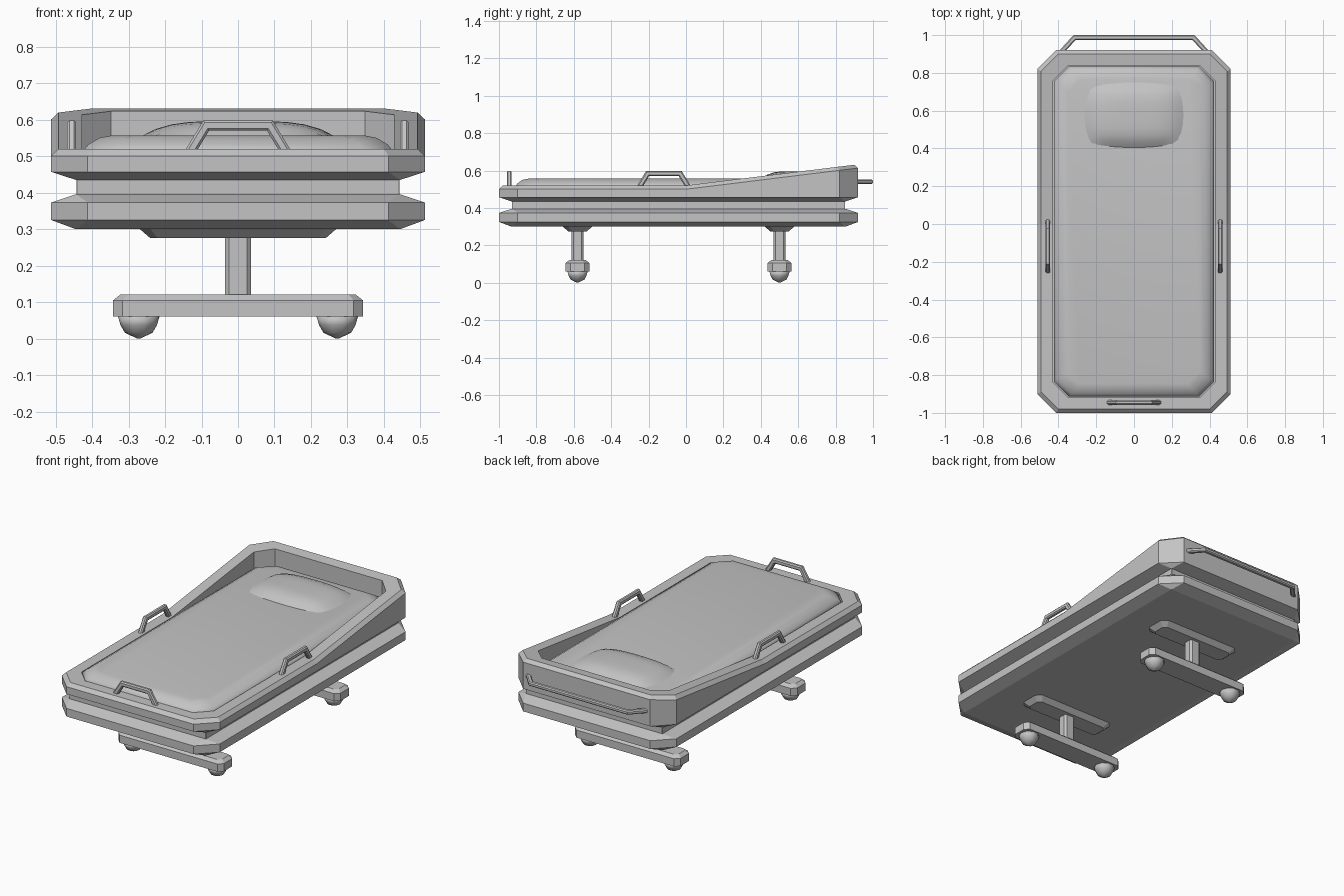
import bpy, bmesh, math
from mathutils import Vector

cube = bpy.data.objects.get("Cube")
if cube:
    bpy.data.objects.remove(cube, do_unlink=True)

grey = bpy.data.materials.new("light_grey")
grey.use_nodes = True
COLOUR = (0.55, 0.55, 0.55, 1)
grey.diffuse_color = COLOUR
grey.node_tree.nodes["Principled BSDF"].inputs["Base Color"].default_value = COLOUR


def finish(name, bm, smooth=False):
    bmesh.ops.remove_doubles(bm, verts=bm.verts, dist=0.0005)
    bmesh.ops.recalc_face_normals(bm, faces=bm.faces)
    mesh = bpy.data.meshes.new(name)
    bm.to_mesh(mesh)
    bm.free()
    mesh.materials.append(grey)
    obj = bpy.data.objects.new(name, mesh)
    bpy.context.collection.objects.link(obj)
    for p in mesh.polygons:
        p.use_smooth = smooth
    return obj


def loft(bm, rings, cap=True):
    """Skin a list of equal-length point rings."""
    loops = [[bm.verts.new(p) for p in ring] for ring in rings]
    n = len(loops[0])
    for a, b in zip(loops, loops[1:]):
        for i in range(n):
            j = (i + 1) % n
            bm.faces.new((a[i], a[j], b[j], b[i]))
    if cap:
        bm.faces.new(loops[0])
        bm.faces.new(loops[-1])


def octagon(cx, cy, hx, hy, c, z):
    """Rectangle with corners cut by c."""
    quarter = [(hx, hy - c), (hx - c, hy)]
    pts = quarter + [(-x, y) for x, y in reversed(quarter)]
    pts += [(-x, -y) for x, y in pts]
    return [(cx + x, cy + y, z) for x, y in pts]


def stack(name, cx, cy, levels, smooth=False):
    bm = bmesh.new()
    loft(bm, [octagon(cx, cy, *lv) for lv in levels])
    return finish(name, bm, smooth)


# Lower tray and waist: corner cuts taper away into a square waist
MID = -0.04
stack("lower_tray", 0, MID, [
    (0.445, 0.893, 0.002, 0.30), (0.512, 0.96, 0.10, 0.325),
    (0.512, 0.96, 0.10, 0.373), (0.445, 0.893, 0.002, 0.395)])
stack("waist", 0, MID, [
    (0.443, 0.891, 0.002, 0.39), (0.443, 0.891, 0.002, 0.44)])

# Upper tray with a hollow, its rim rising toward the head end
bm = bmesh.new()
loft(bm, [octagon(0, MID, *lv) for lv in [
    (0.445, 0.893, 0.002, 0.435), (0.512, 0.96, 0.10, 0.457),
    (0.512, 0.96, 0.10, 0.50), (0.492, 0.94, 0.092, 0.52),
    (0.428, 0.878, 0.08, 0.52), (0.428, 0.878, 0.08, 0.48)]])
bmesh.ops.bisect_plane(bm, geom=bm.verts[:] + bm.edges[:] + bm.faces[:],
                       plane_co=(0, 0, 0), plane_no=(0, 1, 0))
for v in bm.verts:
    if v.co.z > 0.49:
        v.co.z += max(0, v.co.y) * 0.123
finish("upper_tray", bm)

# Mattress
stack("mattress", 0, MID, [
    (0.424, 0.874, 0.08, 0.475), (0.424, 0.874, 0.08, 0.515),
    (0.41, 0.86, 0.078, 0.532), (0.38, 0.835, 0.072, 0.55),
    (0.35, 0.805, 0.065, 0.556)], smooth=True)

# Pillow: domed grid with bulging sides
bm = bmesh.new()
bmesh.ops.create_grid(bm, x_segments=12, y_segments=10, size=1)
for v in bm.verts:
    u, w = v.co.x, v.co.y
    v.co = (u * (0.24 + 0.033 * (1 - w * w)),
            0.577 + w * (0.16 + 0.02 * (1 - u * u)),
            0.55 + 0.046 * (1 - u ** 4) * (1 - w ** 4))
finish("pillow", bm, smooth=True)


# Grab handles: bevelled bar swept along a trapezoid, mitred at the bends
def handle(name, origin, along, out, half_base, half_top, height, r=0.014):
    origin, along, out = Vector(origin), Vector(along), Vector(out)
    normal = along.cross(out)
    slant = math.atan2(height, half_base - half_top)
    base = Vector((1 / math.sin(slant), 0))
    bend = Vector((math.sin(slant / 2), math.cos(slant / 2))) / math.cos(slant / 2)
    path = [((half_base, 0), base), ((half_top, height), bend),
            ((-half_top, height), Vector((-bend.x, bend.y))),
            ((-half_base, 0), Vector((-base.x, 0)))]
    section = octagon(0, 0, r, r * 0.9, r * 0.45, 0)
    bm = bmesh.new()
    loft(bm, [[origin + along * (p[0] + m.x * s) + out * (p[1] + m.y * s) + normal * t
               for s, t, _ in section] for p, m in path])
    finish(name, bm)


for side, label in ((1, "left"), (-1, "right")):
    handle(label + "_handle", (side * 0.456, -0.118, 0.51), (0, 1, 0), (0, 0, 1),
           0.132, 0.087, 0.074)
handle("front_handle", (0, -0.945, 0.51), (1, 0, 0), (0, 0, 1), 0.132, 0.087, 0.074)
handle("back_handle", (0, 0.91, 0.54), (1, 0, 0), (0, 1, 0), 0.385, 0.315, 0.077, 0.013)

# Leg assemblies: mounting plate, column, foot bar and two casters
for y, label in ((-0.58, "front"), (0.50, "back")):
    stack(label + "_mount_plate", 0, y, [
        (0.24, 0.05, 0.02, 0.275), (0.27, 0.08, 0.03, 0.301)])
    stack(label + "_column", 0, y, [
        (0.035, 0.032, 0.011, 0.11), (0.035, 0.032, 0.011, 0.28)])
    stack(label + "_foot_bar", 0, y, [
        (0.342, 0.063, 0.025, 0.06), (0.342, 0.063, 0.025, 0.105),
        (0.322, 0.045, 0.02, 0.121)])
    for side, hand in ((1, "left"), (-1, "right")):
        bm = bmesh.new()
        loft(bm, [[(side * 0.272 + r * math.cos(a), y + r * math.sin(a), z)
                   for a in (math.tau * i / 10 for i in range(10))]
                  for r, z in ((0.057, 0.062), (0.05, 0.038), (0.038, 0.017), (0.004, 0.001))])
        bmesh.ops.translate(bm, verts=bm.verts, vec=(0, 0, -0.001))
        finish(label + "_" + hand + "_caster", bm, smooth=True)
